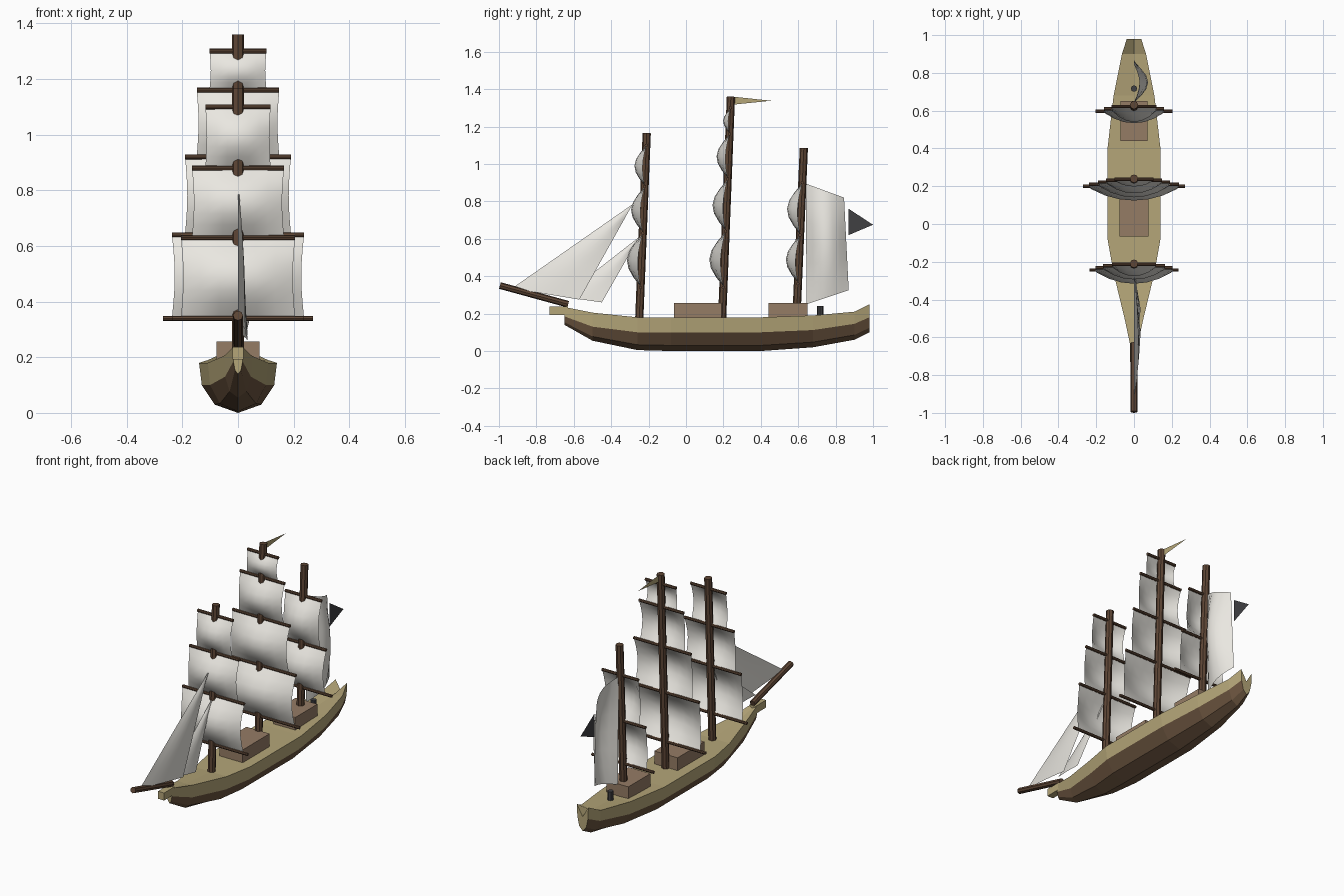
import bpy, bmesh
from math import sin, pi
from mathutils import Vector

if "Cube" in bpy.data.objects:
    bpy.data.objects.remove(bpy.data.objects["Cube"])


def mat(name, r, g, b):
    m = bpy.data.materials.new(name)
    m.diffuse_color = (r, g, b, 1)
    m.use_nodes = True
    m.node_tree.nodes["Principled BSDF"].inputs["Base Color"].default_value = m.diffuse_color
    return m


TAN = mat("pale_wood", 0.46, 0.38, 0.19)
HULL = mat("hull_brown", 0.15, 0.09, 0.05)
SPAR = mat("spar_brown", 0.11, 0.06, 0.035)
HOUSE = mat("cabin_wood", 0.30, 0.20, 0.13)
CLOTH = mat("sailcloth", 0.82, 0.80, 0.75)
DARK = mat("dark_grey", 0.05, 0.05, 0.055)


def finish(name, bm, *mats):
    me = bpy.data.meshes.new(name)
    bm.to_mesh(me)
    bm.free()
    for m in mats:
        me.materials.append(m)
    ob = bpy.data.objects.new(name, me)
    bpy.context.collection.objects.link(ob)
    return ob


def rod(name, a, b, r, m, sides=8):
    a, b = Vector(a), Vector(b)
    bm = bmesh.new()
    bmesh.ops.create_cone(bm, cap_ends=True, segments=sides, radius1=r, radius2=r, depth=(b - a).length)
    ob = finish(name, bm, m)
    ob.location = (a + b) / 2
    ob.rotation_euler = (b - a).to_track_quat('Z', 'Y').to_euler()
    return ob


def box(name, x, y0, y1, z0, z1, m):
    bm = bmesh.new()
    bmesh.ops.create_cube(bm, size=1)
    bmesh.ops.scale(bm, vec=(2 * x, y1 - y0, z1 - z0), verts=bm.verts)
    bmesh.ops.translate(bm, vec=(0, (y0 + y1) / 2, (z0 + z1) / 2), verts=bm.verts)
    return finish(name, bm, m)


def patch(name, f, nu, nv, m):
    """Curved sheet from f(u, v), smooth shaded."""
    bm = bmesh.new()
    g = [[bm.verts.new(f(i / nu, j / nv)) for i in range(nu + 1)] for j in range(nv + 1)]
    for j in range(nv):
        for i in range(nu):
            bm.faces.new((g[j][i], g[j][i + 1], g[j + 1][i + 1], g[j + 1][i])).smooth = True
    bmesh.ops.remove_doubles(bm, verts=bm.verts, dist=1e-5)
    return finish(name, bm, m)


# Hull stations: y, half width, sheer z, wale z, keel z, deck centre z
stations = [(-0.65, 0.018, 0.235, 0.185, 0.14, 0.225),
            (-0.50, 0.05, 0.205, 0.13, 0.055, 0.2),
            (-0.26, 0.108, 0.18, 0.10, 0.005, 0.18),
            (-0.08, 0.14, 0.18, 0.10, 0.0, 0.18),
            (0.40, 0.14, 0.18, 0.10, 0.0, 0.18),
            (0.68, 0.108, 0.19, 0.112, 0.02, 0.185),
            (0.90, 0.064, 0.21, 0.145, 0.06, 0.195),
            (0.98, 0.038, 0.25, 0.18, 0.10, 0.185)]
bm = bmesh.new()
rings = []
for y, w, zt, zm, zk, zd in stations:
    half = [(w, zt), (w * 0.93, zm), (w * 0.6, zk + 0.3 * (zm - zk))]
    pts = [(0, zd)] + half + [(0, zk)] + [(-x, z) for x, z in reversed(half)]
    rings.append([bm.verts.new((x, y, z)) for x, z in pts])
for a, b in zip(rings, rings[1:]):
    for i in range(8):
        k = (i + 1) % 8
        f = bm.faces.new((a[i], a[k], b[k], b[i]))
        f.material_index = 1 if 2 <= i <= 5 else 0
for r in (rings[0], rings[-1]):
    bm.faces.new(r)
bmesh.ops.recalc_face_normals(bm, faces=bm.faces)
finish("hull", bm, TAN, HULL)

# Beak, cabins and binnacle
box("beak", 0.02, -0.73, -0.63, 0.192, 0.237, TAN)
box("main_cabin", 0.077, -0.065, 0.19, 0.17, 0.257, HOUSE)
box("aft_cabin", 0.072, 0.44, 0.65, 0.17, 0.257, HOUSE)
rod("binnacle", (0, 0.717, 0.18), (0, 0.717, 0.24), 0.017, DARK)
rod("bowsprit", (0, -0.63, 0.25), (0, -0.995, 0.35), 0.018, SPAR)

# Masts: foot y, top y, top z, yards as (z, half length) from the bottom up
masts = {
    "fore": (-0.25, -0.21, 1.165, [(0.34, 0.235), (0.63, 0.205), (0.88, 0.165), (1.10, 0.117)]),
    "main": (0.193, 0.24, 1.36, [(0.34, 0.27), (0.64, 0.237), (0.92, 0.19), (1.16, 0.148), (1.30, 0.102)]),
    "mizzen": (0.59, 0.63, 1.085, [(0.36, 0.205), (0.62, 0.16), (0.90, 0.12)]),
}


def square_sail(name, w, y0, z0, y1, z1):
    belly = 0.28 * (z1 - z0)

    def f(u, v):
        s = 2 * u - 1
        bulge = belly * sin(pi * v) * (0.25 + 0.75 * (1 - s * s))
        return (s * w * (1 - 0.04 * sin(pi * v) * abs(s)), y0 + (y1 - y0) * v - bulge, z0 + (z1 - z0) * v)
    patch(name, f, 6, 6, CLOTH)


for name, (ya, yb, top, yards) in masts.items():
    rod(name + "_mast", (0, ya, 0.17), (0, yb, top), 0.022, SPAR)
    at = lambda z: ya + (yb - ya) * (z - 0.18) / (top - 0.18)
    for i, (z, h) in enumerate(yards):
        rod(f"{name}_yard_{i + 1}", (-h, at(z), z), (h, at(z), z), 0.009, SPAR)
        if i:
            zl = yards[i - 1][0] + 0.006
            square_sail(f"{name}_sail_{i}", h, at(zl), zl, at(z), z - 0.004)


# Fore-and-aft sails: corners tack, clew, peak, throat as (x, y, z)
def aft_sail(name, tack, clew, peak, throat, belly):
    a, b, c, d = map(Vector, (tack, clew, peak, throat))

    def f(u, v):
        p = a.lerp(b, u).lerp(d.lerp(c, u), v)
        p.x += belly * sin(pi * u) * (0.4 + 0.6 * sin(pi * v))
        return p
    patch(name, f, 6, 6, CLOTH)


head = (0, -0.285, 0.785)
aft_sail("outer_jib", (0, -0.93, 0.335), (0.035, -0.57, 0.275), head, head, 0.012)
head = (0, -0.25, 0.61)
aft_sail("inner_jib", (0, -0.66, 0.29), (0.035, -0.45, 0.26), head, head, 0.01)
aft_sail("spanker", (0, 0.645, 0.25), (0, 0.87, 0.325), (0, 0.845, 0.82), (0, 0.64, 0.895), 0.075)

# Pennant and ensign
for name, pts, m in (("pennant", [(0.25, 1.36), (0.455, 1.338), (0.25, 1.317)], TAN),
                     ("ensign", [(0.87, 0.76), (1.0, 0.675), (0.87, 0.62)], DARK)):
    bm = bmesh.new()
    bm.faces.new([bm.verts.new((0, y, z)) for y, z in pts])
    finish(name, bm, m)
